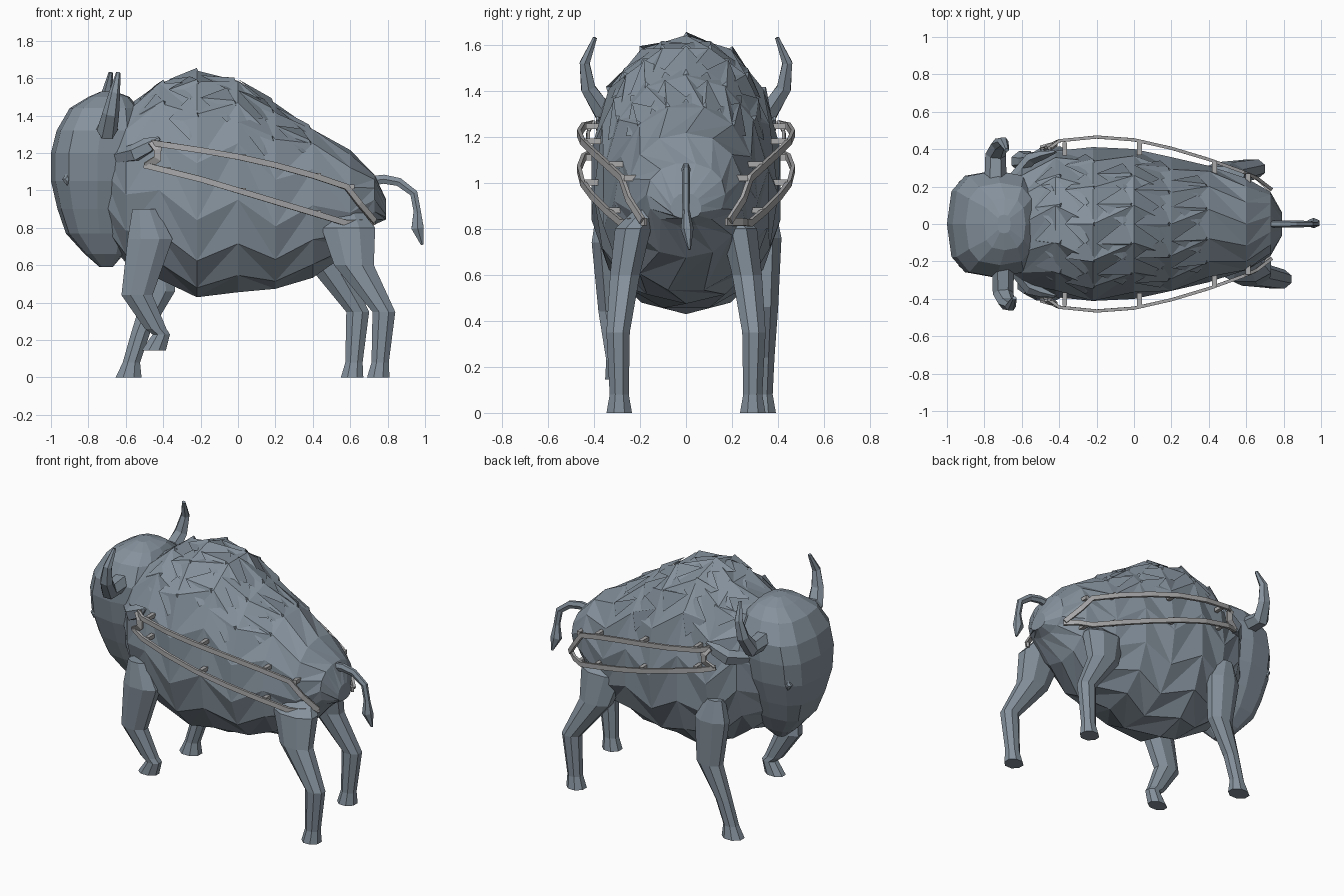
import bpy, bmesh, math
from mathutils import Vector

if "Cube" in bpy.data.objects:
    bpy.data.objects.remove(bpy.data.objects["Cube"])


def material(name, col):
    m = bpy.data.materials.new(name)
    m.diffuse_color = (*col, 1)
    m.use_nodes = True
    m.node_tree.nodes["Principled BSDF"].inputs["Base Color"].default_value = m.diffuse_color
    return m


HIDE = material("slate_hide", (0.235, 0.285, 0.335))
METAL = material("grey_metal", (0.40, 0.40, 0.41))


def loft(name, rings, mat=HIDE, stagger=False):
    """Skin a list of equal-length rings, capping both ends."""
    bm = bmesh.new()
    rows = [[bm.verts.new(p) for p in r] for r in rings]
    n = len(rows[0])
    for i, (a, b) in enumerate(zip(rows, rows[1:])):
        for j in range(n):
            k = (j + 1) % n
            if not stagger:
                bm.faces.new((a[j], a[k], b[k], b[j]))
            elif i % 2 == 0:
                bm.faces.new((a[j], a[k], b[j]))
                bm.faces.new((a[k], b[k], b[j]))
            else:
                bm.faces.new((a[j], a[k], b[k]))
                bm.faces.new((a[j], b[k], b[j]))
    bm.faces.new(rows[0])
    bm.faces.new(rows[-1])
    bmesh.ops.recalc_face_normals(bm, faces=bm.faces)
    me = bpy.data.meshes.new(name)
    bm.to_mesh(me)
    bm.free()
    me.materials.append(mat)
    ob = bpy.data.objects.new(name, me)
    bpy.context.collection.objects.link(ob)
    return ob


def sweep(name, path, sizes, ref, n=6, mat=HIDE, axis=None, turn=0.0):
    """Sweep an n-gon along a path; sizes are (along ref, across ref) radii."""
    pts = [Vector(p) for p in path]
    rings = []
    for i, p in enumerate(pts):
        t = Vector(axis) if axis else pts[min(i + 1, len(pts) - 1)] - pts[max(i - 1, 0)]
        t.normalize()
        u = Vector(ref)
        u = (u - t * u.dot(t)).normalized()
        v = t.cross(u)
        r = sizes[min(i, len(sizes) - 1)]
        rings.append([p + u * r[0] * math.cos(a) + v * r[1] * math.sin(a)
                      for a in (turn + 2 * math.pi * j / n for j in range(n))])
    return loft(name, rings, mat)


def spow(v, e):
    return math.copysign(abs(v) ** e, v)


# Body stations: x, belly z, back z, half width, widest z
BODY = [(-.72, .75, 1.40, .20, 1.10), (-.60, .62, 1.44, .32, 1.10),
        (-.42, .52, 1.58, .385, 1.0), (-.22, .435, 1.635, .415, .98),
        (0, .45, 1.595, .395, .95), (.20, .48, 1.46, .36, .92),
        (.40, .53, 1.33, .305, .92), (.60, .68, 1.21, .245, .95),
        (.73, .82, 1.08, .165, .95), (.79, .85, .95, .06, .88)]


def surf(x, a, lift=0.0):
    """Point on the body at position x and angle a (0 = top)."""
    for s, e in zip(BODY, BODY[1:]):
        if x <= e[0]:
            break
    f = (x - s[0]) / (e[0] - s[0])
    _, zb, zt, w, zm = [p + (q - p) * f for p, q in zip(s, e)]
    c = math.cos(a)
    h = (zt - zm) if c > 0 else (zm - zb)
    return Vector((x, (w + lift) * spow(math.sin(a), .92), zm + (h + lift) * spow(c, .92)))


N = 14
loft("body", [[surf(s[0], 2 * math.pi * (j + (i % 2 == 0) * .5) / N, .006) for j in range(N)]
              for i, s in enumerate(BODY)], stagger=True)

# Shaggy tufts along the hump, raised at their rear edge
for row, (x, length) in enumerate([(-.40, .13), (-.22, .15), (-.02, .18), (.18, .18), (.38, .18)]):
    for a in ([-.9, -.45, 0, .45, .9] if row % 2 else [-.68, -.23, .23, .68]):
        front = surf(x - length, a)
        left, right = surf(x - .04, a - .24), surf(x - .04, a + .24)
        peak, rear = surf(x, a, .02), surf(x + .05, a, -.03)
        loft("mane_tuft", [[front, left, right], [peak, rear.lerp(left, .3), rear.lerp(right, .3)]])

# Head stacked upwards from beard to crown: z, front x, back x, half width
HEAD = [(.59, -.74, -.67, .03), (.66, -.82, -.61, .10), (.77, -.92, -.56, .16),
        (.90, -.965, -.54, .21), (1.05, -1, -.50, .26), (1.20, -1, -.50, .285),
        (1.32, -.97, -.50, .285), (1.44, -.90, -.53, .22), (1.50, -.80, -.58, .14),
        (1.53, -.73, -.66, .05)]
rings = []
for z, xf, xb, w in HEAD:
    cx, r = (xf + xb) / 2, (xb - xf) / 2
    rings.append([(cx + r * spow(math.cos(a), .7), w * spow(math.sin(a), .7), z)
                  for a in (2 * math.pi * j / 12 for j in range(12))])
loft("head", rings)

for side, label in ((-1, "right"), (1, "left")):
    # Horns curve out and up
    sx = -.74 if side > 0 else -.70
    sweep(label + "_horn",
          [(sx, side * .22, 1.33), (sx, side * .37, 1.32), (sx + .02, side * .425, 1.41),
           (sx + .04, side * .44, 1.52), (sx + .06, side * .395, 1.63)],
          [(.06, .06), (.055, .055), (.045, .036), (.03, .025), (.012, .01)], (1, 0, 0))
    # Ears
    sweep(label + "_ear",
          [(-.64, side * .25, 1.18), (-.55, side * .35, 1.20), (-.48, side * .37, 1.24), (-.42, side * .385, 1.28)],
          [(.04, .03), (.05, .035), (.045, .025), (.01, .008)], (0, 0, 1), 5)
    # Eyes
    sweep(label + "_eye", [(-.905, side * .15, 1.06), (-.915, side * .225, 1.06), (-.915, side * .235, 1.06)],
          [(.035, .025), (.035, .025), (.012, .01)], (0, 0, 1), 4)

    # Upper and lower side rails
    upper = [(-.46, .40, 1.255), (-.40, .445, 1.245), (-.20, .465, 1.215), (0, .45, 1.18), (.20, .405, 1.135),
             (.40, .345, 1.08), (.58, .28, 1.02), (.65, .25, .93), (.73, .19, .835)]
    lower = [(-.50, .40, 1.135), (-.40, .445, 1.11), (-.20, .465, 1.06), (0, .45, 1.0), (.20, .405, .94),
             (.40, .345, .88), (.58, .28, .825), (.66, .24, .83), (.73, .175, .83)]
    for tag, path in (("upper", upper), ("lower", lower)):
        sweep(f"{label}_{tag}_rail", [(x, side * y, z) for x, y, z in path],
              [(.022, .012)], (0, 0, 1), 4, METAL, turn=math.pi / 4)
        # Standoffs holding the rail to the hide
        for i in (1, 3, 5, 6):
            x, y, z = path[i]
            sweep("rail_standoff", [(x + .03, side * (y - .08), z), (x + .03, side * (y - .01), z)],
                  [(.018, .018)], (0, 0, 1), 4, METAL, turn=math.pi / 4)
    # Front end bracket joining the rails
    sweep(label + "_rail_bracket",
          [(-.46, side * .405, 1.26), (-.43, side * .425, 1.22), (-.43, side * .425, 1.17), (-.49, side * .405, 1.13)],
          [(.03, .01)], (1, 0, 0), 4, METAL, turn=math.pi / 4)

# Legs as stacked rings: x, y, z, x radius, y radius
hind = [(.58, .15, .90, .08, .06), (.59, .23, .80, .155, .085), (.62, .265, .60, .115, .07),
        (.78, .295, .35, .066, .055), (.76, .29, .08, .05, .045), (.75, .29, 0, .065, .06)]
LEGS = {
    "right_hind_leg": (-1, 0, hind),
    "left_hind_leg": (1, -.14, hind),
    "left_front_leg": (1, 0, [(-.46, .34, .90, .06, .05), (-.44, .35, .76, .12, .07), (-.42, .345, .46, .09, .06),
                              (-.52, .34, .24, .055, .048), (-.57, .335, .08, .05, .045),
                              (-.585, .335, 0, .075, .06)]),
    "right_front_leg": (-1, 0, [(-.50, .34, .90, .07, .05), (-.47, .345, .74, .13, .07), (-.54, .325, .44, .09, .06),
                                (-.44, .31, .26, .062, .045), (-.41, .305, .23, .05, .045),
                                (-.45, .305, .145, .07, .05)]),
}
for name, (side, dx, rows) in LEGS.items():
    sweep(name, [(r[0] + dx, side * r[1], r[2]) for r in rows], [r[3:] for r in rows],
          (1, 0, 0), 8, axis=(0, 0, 1), turn=math.pi / 8)

# Tail with pointed tuft
sweep("tail", [(.70, 0, 1.05), (.78, 0, 1.06), (.86, 0, 1.045), (.94, 0, .985), (.96, 0, .88)],
      [(.02, .03), (.02, .028), (.018, .026), (.017, .024), (.016, .022)], (0, 1, 0))
sweep("tail_tuft", [(.958, 0, .89), (.96, .005, .80), (.985, .015, .71)],
      [(.014, .022), (.028, .038), (.006, .008)], (0, 1, 0))
